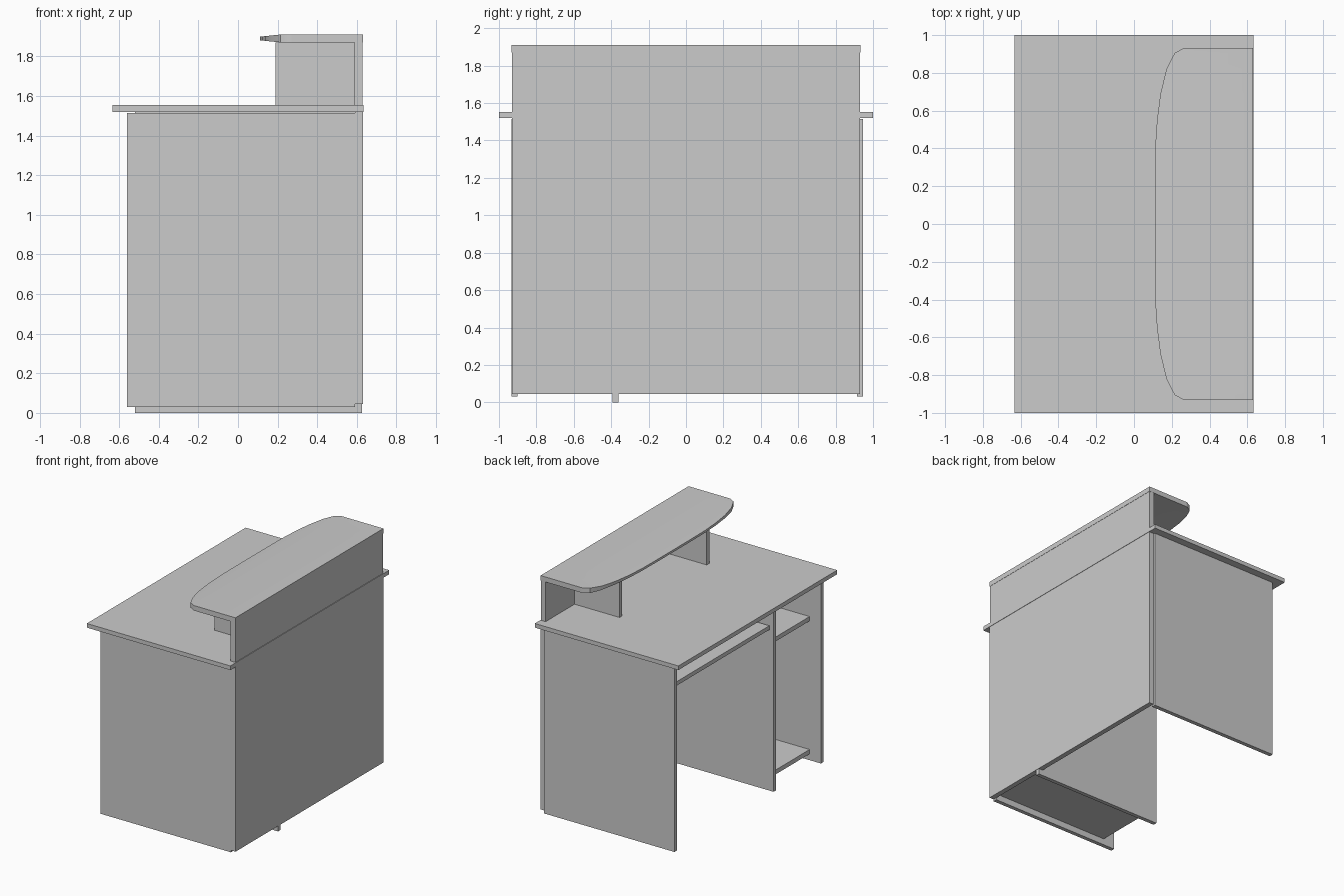
import bpy, bmesh

if "Cube" in bpy.data.objects:
    bpy.data.objects.remove(bpy.data.objects["Cube"])


def board(name, x, y, z):
    """Flat rectangular board given by its (min, max) range on each axis."""
    bm = bmesh.new()
    bmesh.ops.create_cube(bm, size=1)
    for v in bm.verts:
        v.co = [r[0] if c < 0 else r[1] for c, r in zip(v.co, (x, y, z))]
    me = bpy.data.meshes.new(name)
    bm.to_mesh(me)
    bm.free()
    ob = bpy.data.objects.new(name, me)
    bpy.context.collection.objects.link(ob)
    return ob


# Worktop and back panels
board("worktop", (-0.633, 0.633), (-1, 1), (1.52, 1.553))
board("lower_back", (0.59, 0.63), (-0.93, 0.93), (0.045, 1.52))
board("upper_back", (0.587, 0.628), (-0.93, 0.93), (1.553, 1.87))

# Upright panels carrying the worktop
board("right_side", (-0.56, 0.59), (-0.932, -0.9), (0.03, 1.515))
board("left_side", (-0.56, 0.59), (0.913, 0.946), (0.03, 1.515))
board("divider", (-0.52, 0.627), (-0.392, -0.36), (0, 1.52))

# Cabinet shelves between divider and right side
for label, z in (("lower", 0.08), ("upper", 1.14)):
    board(label + "_cabinet_shelf", (-0.46, 0.59), (-0.9, -0.392), (z, z + 0.035))

# Keyboard tray
board("keyboard_tray", (-0.49, 0.1), (-0.35, 0.905), (1.288, 1.32))

# Supports under the raised shelf
for label, y in (("right", -0.565), ("left", 0.532)):
    board(label + "_shelf_support", (0.19, 0.587), (y, y + 0.033), (1.553, 1.87))

# Raised shelf with a bowed front that thins toward the tip
half = [(0.11, 0.2), (0.112, 0.4), (0.122, 0.55), (0.14, 0.69),
        (0.172, 0.82), (0.215, 0.905), (0.265, 0.932)]
outline = [(x, -y) for x, y in reversed(half)] + half
bm = bmesh.new()
loops = []
for x, y in outline:
    thin = 0.011 * max(0, (0.215 - x) / 0.105)
    top, low = 1.91, 1.87
    mid = max(x + 0.006, 0.22)
    pts = [(0.63, top), (mid, top), (x, top - thin),
           (x, low + thin), (mid, low), (0.63, low)]
    loops.append([bm.verts.new((px, y, pz)) for px, pz in pts])
for a, b in zip(loops, loops[1:]):
    for i in range(6):
        j = (i + 1) % 6
        bm.faces.new((a[i], a[j], b[j], b[i]))
bm.faces.new(loops[0])
bm.faces.new(loops[-1])
bmesh.ops.recalc_face_normals(bm, faces=bm.faces)
mesh = bpy.data.meshes.new("raised_shelf")
bm.to_mesh(mesh)
bm.free()
shelf = bpy.data.objects.new("raised_shelf", mesh)
bpy.context.collection.objects.link(shelf)
bpy.context.view_layer.objects.active = shelf
shelf.select_set(True)
bpy.ops.object.shade_smooth_by_angle()
